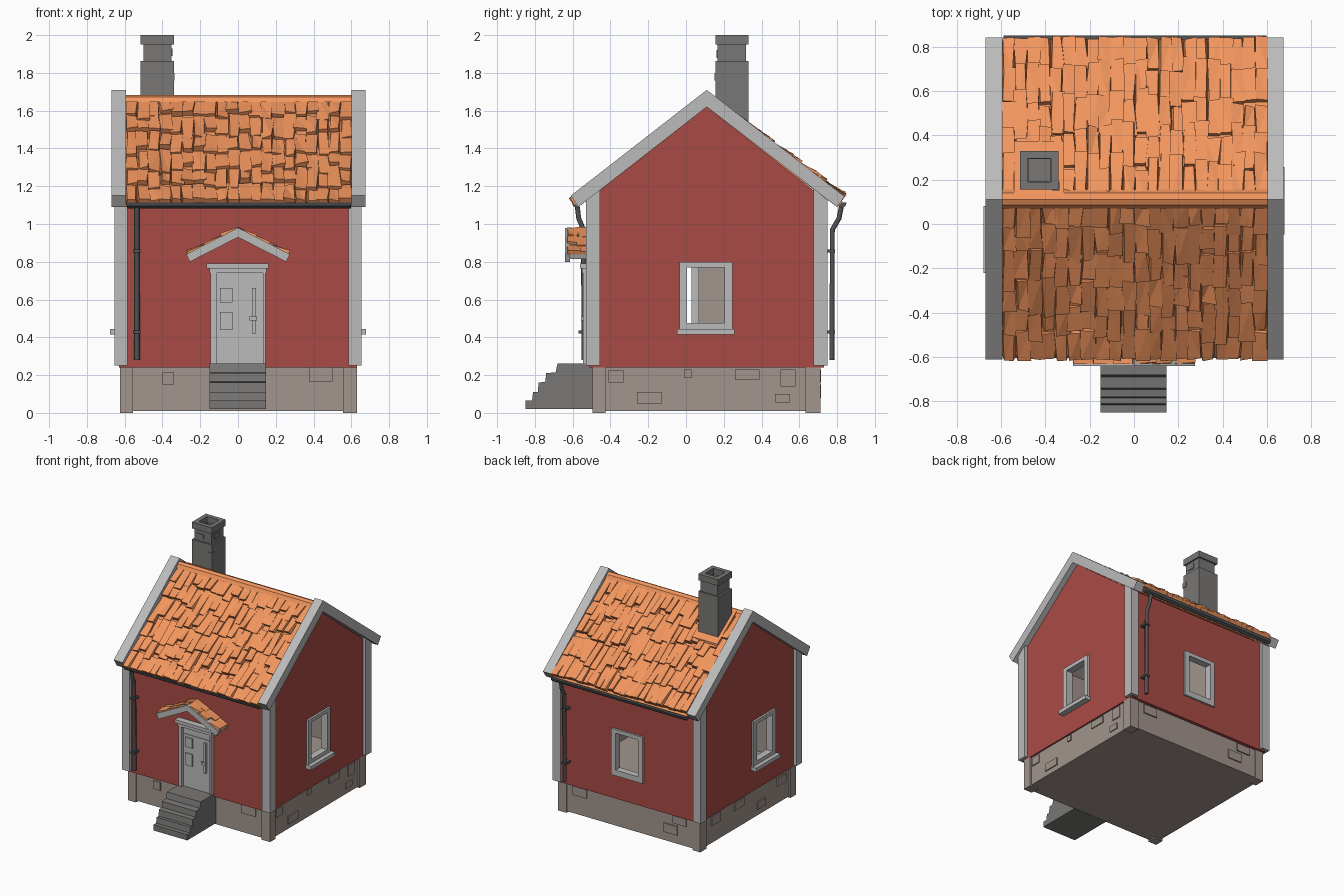
import bpy, bmesh, random
from mathutils import Vector

if "Cube" in bpy.data.objects:
    bpy.data.objects.remove(bpy.data.objects["Cube"])

rng = random.Random(7)

def mat(name, r, g, b):
    m = bpy.data.materials.new(name)
    m.diffuse_color = (r, g, b, 1)
    m.use_nodes = True
    m.node_tree.nodes["Principled BSDF"].inputs["Base Color"].default_value = m.diffuse_color
    return m

RED = mat("red_wall", 0.40, 0.07, 0.06)
ORANGE = mat("orange_tile", 0.88, 0.30, 0.11)
STONE = mat("warm_stone", 0.36, 0.30, 0.27)
TRIM = mat("pale_trim", 0.50, 0.50, 0.50)
DARK = mat("dark_metal", 0.08, 0.085, 0.09)
SOOT = mat("dark_stone", 0.19, 0.185, 0.18)
RIDGE = 0.11  # y of the roof ridge

def finish(name, bm, m):
    bmesh.ops.recalc_face_normals(bm, faces=bm.faces)
    me = bpy.data.meshes.new(name)
    bm.to_mesh(me)
    bm.free()
    me.materials.append(m)
    ob = bpy.data.objects.new(name, me)
    bpy.context.collection.objects.link(ob)
    return ob

def hexa(bm, co):
    v = [bm.verts.new(c) for c in co]
    for f in ((0, 1, 2, 3), (4, 5, 6, 7), (0, 1, 5, 4), (1, 2, 6, 5), (2, 3, 7, 6), (3, 0, 4, 7)):
        bm.faces.new([v[i] for i in f])

def boxes(name, m, *items):
    """each item: x0, x1, y0, y1, z0, z1"""
    bm = bmesh.new()
    for a, b, c, d, e, f in items:
        hexa(bm, [(x, y, z) for z in (e, f) for x, y in ((a, c), (b, c), (b, d), (a, d))])
    return finish(name, bm, m)

def prism(name, m, pts, a0, a1, axis="x"):
    """extrude a (y,z) profile along x, or an (x,z) profile along y"""
    bm = bmesh.new()
    put = (lambda p, a: (a, p[0], p[1])) if axis == "x" else (lambda p, a: (p[0], a, p[1]))
    lo = [bm.verts.new(put(p, a0)) for p in pts]
    hi = [bm.verts.new(put(p, a1)) for p in pts]
    bm.faces.new(lo)
    bm.faces.new(hi)
    for i in range(len(pts)):
        j = (i + 1) % len(pts)
        bm.faces.new((lo[i], lo[j], hi[j], hi[i]))
    return finish(name, bm, m)

def tiles(name, o, u, v, cols, rows, h):
    """rough overlapping tiles on the plane o + u + v, v running down the slope"""
    o, u, v = Vector(o), Vector(u), Vector(v)
    n = u.cross(v).normalized()
    n = n if n.z > 0 else -n
    bm = bmesh.new()
    j = lambda k: rng.uniform(-k, k)
    for c in range(cols):
        for r in range(rows):
            end = min(1, (r + 1.12 + j(.3)) / rows) if r < rows - 1 else 1 + j(.008)
            start = max(0, (r + j(.12)) / rows)
            spots = [(c / cols, start), ((c + 1) / cols, start), ((c + 1) / cols, end), (c / cols, end)]
            low = [o + u * a + v * b - n * h * .8 for a, b in spots]
            top = []
            for k, (a, b) in enumerate(spots):
                a = min(1, max(0, a + j(.2 / cols)))
                top.append(o + u * a + v * b + n * h * (rng.uniform(-.3, .3) if k < 2 else rng.uniform(.2, 1.2)))
            hexa(bm, low + top)
    bmesh.ops.triangulate(bm, faces=bm.faces)
    return finish(name, bm, ORANGE)

# Hollow walls with pale interior
walls = prism("walls", RED, [(-.51, .24), (.73, .24), (.73, 1.135), (RIDGE, 1.62), (-.51, 1.135)], -.63, .63)
walls.data.materials.append(STONE)
sol = walls.modifiers.new("hollow", "SOLIDIFY")
sol.thickness, sol.offset, sol.material_offset = .03, -1, 1

# Windows: facing "r"ight, "l"eft or "b"ack, centred at c along the wall
def window(name, side, c, sill):
    def place(u0, u1, d0, d1, z0, z1):
        if side == "b":
            return (c + u0, c + u1, .73 + d0, .73 + d1, z0, z1)
        s = 1 if side == "r" else -1
        a, b = sorted((s * (.63 + d0), s * (.63 + d1)))
        return (a, b, c + u0, c + u1, z0, z1)
    parts = [place(-.14, -.10, -.04, .016, .43, .80), place(.10, .14, -.04, .016, .43, .80),
             place(-.10, .10, -.04, .016, .77, .80), place(-.10, .10, -.04, .016, .43, .475)]
    if sill:
        parts.append(place(-.152, .152, 0, .048, .415, .445))
    boxes(name, TRIM, *parts)
    cutter = boxes(name + "_cutter", TRIM, place(-.105, .105, -.12, .1, .47, .775))
    mod = walls.modifiers.new("hole", "BOOLEAN")
    mod.operation, mod.solver, mod.object = "DIFFERENCE", "EXACT", cutter
    return cutter

cutters = [window("right_window", "r", .105, True), window("left_window", "l", -.07, True),
           window("back_window", "b", 0, False)]
bpy.context.view_layer.objects.active = walls
for mod in list(walls.modifiers):
    bpy.ops.object.modifier_apply(modifier=mod.name)
for c in cutters:
    bpy.data.objects.remove(c)

# Foundation, corner stones and scattered stones
boxes("foundation", STONE, (-.612, .618, -.485, .705, .01, .262))
boxes("corner_stones", STONE, *[(min(x, x + dx), max(x, x + dx), min(y, y + dy), max(y, y + dy), 0, .258)
      for x, dx in ((-.625, .07), (.63, -.075)) for y, dy in ((-.495, .07), (.713, -.08))])
stones = [(.61, .626, a, b, c, d) for a, b, c, d in (
    (-.41, -.33, .16, .225), (-.26, -.13, .05, .11), (-.01, .03, .185, .23),
    (.26, .39, .175, .23), (.5, .58, .14, .23), (.47, .55, .055, .1))]
stones += [(-.622, -.61, a, b, c, d) for a, b, c, d in (
    (.45, .56, .15, .22), (.15, .27, .16, .22), (-.12, -.02, .06, .12), (-.38, -.27, .15, .21))]
stones += [(a, b, -.495, -.48, c, d) for a, b, c, d in ((-.4, -.34, .15, .215), (.375, .5, .165, .245))]
stones += [(a, b, .70, .715, c, d) for a, b, c, d in ((.38, .5, .16, .23), (-.42, -.3, .08, .15), (-.5, -.38, .17, .23))]
boxes("foundation_stones", STONE, *stones)

# Corner boards with tops cut to the roof slope
for sx, sn in ((1, "right"), (-1, "left")):
    for sy, yn in ((1, "back"), (-1, "front")):
        prism(f"{yn}_{sn}_corner_board", TRIM, [(RIDGE + sy * d, z) for d, z in
              ((.64, .25), (.565, .25), (.565, 1.19), (.64, 1.125))], sx * .585, sx * .655)

# Roof deck, barge boards, tiles and ridge
prism("roof_deck", ORANGE, [(RIDGE, 1.655), (-.59, 1.11), (-.57, 1.09), (RIDGE, 1.60), (.80, 1.09), (.83, 1.12)], -.592, .602)
barge = [(RIDGE, 1.71), (-.61, 1.15), (-.57, 1.09), (RIDGE, 1.62), (.80, 1.09), (.84, 1.145)]
prism("left_barge_board", TRIM, barge, -.67, -.592)
prism("right_barge_board", TRIM, barge, .602, .675)
tiles("front_tiles", (-.592, RIDGE, 1.665), (1.194, 0, 0), (0, -.71, -.545), 20, 6, .022)
tiles("back_tiles", (-.592, RIDGE, 1.675), (1.194, 0, 0), (0, .725, -.53), 22, 5, .022)
prism("ridge_cap", ORANGE, [(.07, 1.645), (.085, 1.672), (RIDGE, 1.683), (.14, 1.672), (.155, 1.645)], -.592, .602)

# Chimney: hollow square rings stacked on a shaft, with flashing
def ring(x0, x1, y0, y1, z0, z1, t):
    return [(x0, x1, y0, y0 + t, z0, z1), (x0, x1, y1 - t, y1, z0, z1),
            (x0, x0 + t, y0 + t, y1 - t, z0, z1), (x1 - t, x1, y0 + t, y1 - t, z0, z1)]
boxes("chimney", SOOT, (-.515, -.34, .155, .33, 1.45, 1.862),
      *ring(-.50, -.352, .168, .317, 1.862, 1.955, .025), *ring(-.515, -.34, .155, .33, 1.95, 2.0, .035))
boxes("chimney_bricks", SOOT, (-.48, -.42, .162, .17, 1.88, 1.92), (-.36, -.346, .2, .26, 1.89, 1.93),
      (-.37, -.335, .15, .19, 1.76, 1.80))
prism("chimney_flashing", ORANGE, [(.135, 1.66), (.135, 1.68), (.375, 1.51), (.375, 1.48)], -.54, -.315)

# Gutters and downspouts
for n, y, s, x, path in (
        ("front", -.58, -1, -.535, [(-.575, 1.09), (-.568, 1.03), (-.543, .97), (-.54, .28)]),
        ("back", .826, 1, .53, [(.822, 1.09), (.81, 1.03), (.775, .97), (.772, .28)])):
    prism(n + "_gutter", DARK, [(y - .024, 1.115), (y - .018, 1.095), (y, 1.083), (y + .018, 1.095), (y + .024, 1.115)], -.588, .598)
    cu = bpy.data.curves.new(n + "_downspout", "CURVE")
    cu.dimensions, cu.bevel_depth, cu.bevel_resolution, cu.use_fill_caps = "3D", .015, 1, True
    sp = cu.splines.new("POLY")
    sp.points.add(len(path) - 1)
    for p, (py, pz) in zip(sp.points, path):
        p.co = (x, py, pz, 1)
    cu.materials.append(DARK)
    bpy.context.collection.objects.link(bpy.data.objects.new(n + "_downspout", cu))
    wall_y = -.51 if s < 0 else .73
    boxes(n + "_downspout_brackets", DARK, *[(x - .02, x + .02, *sorted((wall_y, wall_y + s * .06)), z, z + .015)
                                             for z in (.42, .85)])

# Door with frame, lintel, panels and handle
boxes("door_frame", TRIM, (-.145, -.115, -.545, -.5, .26, .75), (.132, .145, -.545, -.5, .26, .75),
      (-.15, .15, -.55, -.5, .74, .77), (-.168, .162, -.56, -.5, .765, .79))
boxes("door", TRIM, (-.115, .132, -.525, -.5, .26, .75))
boxes("door_panels", TRIM, *[(x, x + .065, -.535, -.52, z0, z1) for x in (-.095,)
      for z0, z1 in ((.44, .535), (.585, .66))], (-.115, .132, -.53, -.52, .675, .684))
boxes("door_handle", TRIM, (.075, .095, -.545, -.52, .42, .66), (.06, .1, -.555, -.54, .49, .51))

# Canopy over the door
prism("canopy_boards", TRIM, [(0, .98), (-.275, .84), (-.255, .80), (0, .93), (.255, .80), (.275, .84)], -.64, -.615, "y")
prism("canopy_deck", TRIM, [(0, .975), (-.265, .84), (-.255, .815), (0, .945), (.255, .815), (.265, .84)], -.62, -.5, "y")
for s, n in ((-1, "left"), (1, "right")):
    tiles(f"canopy_{n}_tiles", (0, -.63, .983), (0, .12, 0), (s * .27, 0, -.135), 2, 3, .014)

# Front steps
prism("front_steps", SOOT, [(-.48, .262), (-.68, .262), (-.69, .215), (-.74, .21), (-.745, .165), (-.78, .16),
      (-.785, .11), (-.81, .11), (-.815, .065), (-.85, .065), (-.85, .02), (-.48, .02)], -.152, .147)
